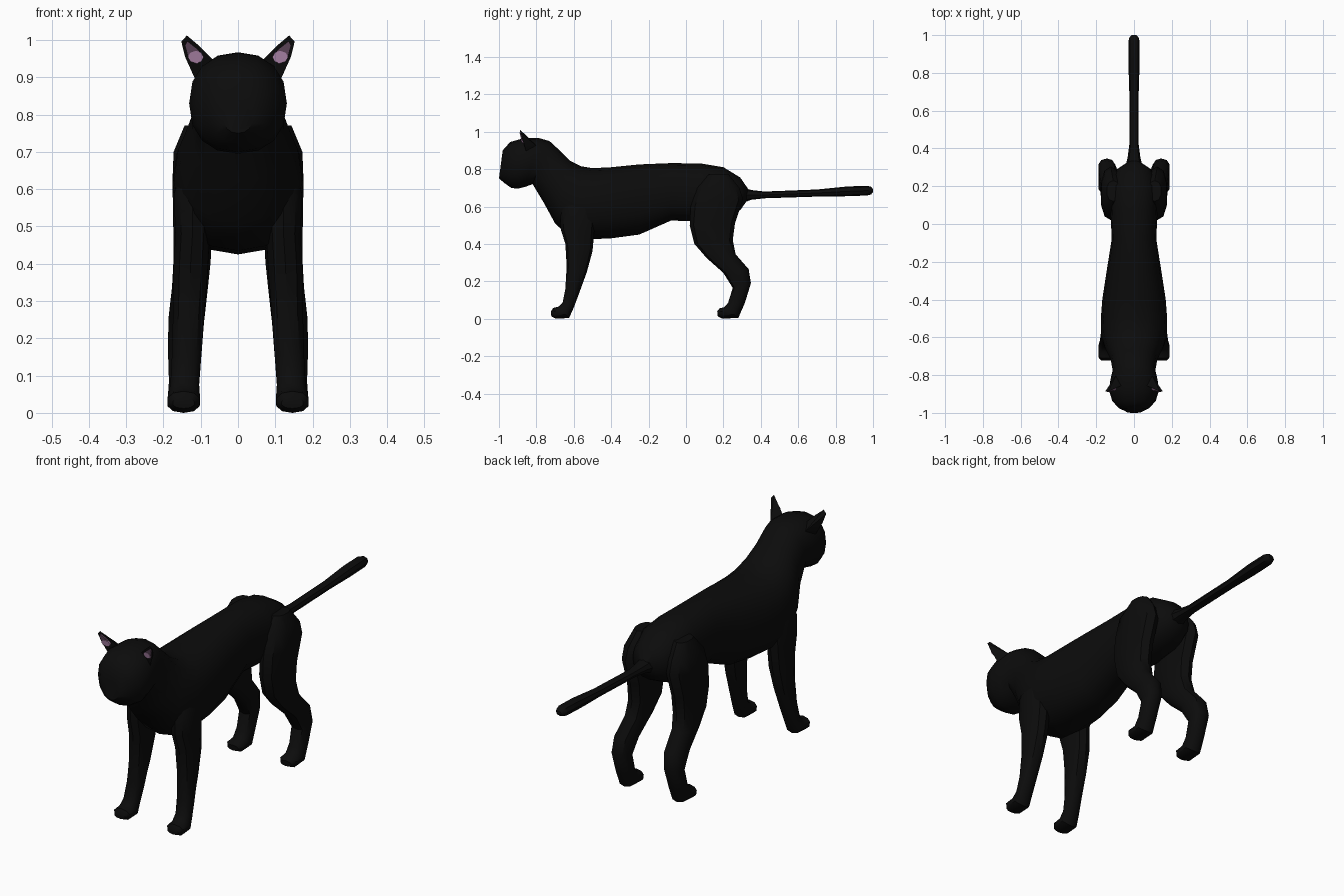
import bpy, bmesh, math


def material(name, rgb):
    m = bpy.data.materials.new(name)
    m.diffuse_color = (*rgb, 1)
    return m


BLACK = material("black fur", (0.0035, 0.0035, 0.0035))
PINK = material("pink inner ear", (0.48, 0.27, 0.46))
MAUVE = material("dark mauve inner ear", (0.13, 0.07, 0.12))


def finish(name, bm, mat, angle=40):
    bmesh.ops.recalc_face_normals(bm, faces=bm.faces)
    me = bpy.data.meshes.new(name)
    bm.to_mesh(me)
    bm.free()
    me.materials.append(mat)
    ob = bpy.data.objects.new(name, me)
    bpy.context.collection.objects.link(ob)
    bpy.ops.object.select_all(action='DESELECT')
    ob.select_set(True)
    bpy.context.view_layer.objects.active = ob
    bpy.ops.object.shade_smooth_by_angle(angle=math.radians(angle))
    return ob


def loft(name, rings, n=12, power=0.88):
    """Each ring: (y, z) of one edge, (y, z) of the opposite edge, centre x, half width."""
    bm = bmesh.new()
    loops = []
    for y1, z1, y2, z2, xc, w in rings:
        loop = []
        for i in range(n):
            a = math.tau * i / n
            c = math.copysign(abs(math.cos(a)) ** power, math.cos(a))
            s = math.copysign(abs(math.sin(a)) ** power, math.sin(a))
            loop.append(bm.verts.new((xc + w * s,
                                      (y1 + y2) / 2 + (y1 - y2) / 2 * c,
                                      (z1 + z2) / 2 + (z1 - z2) / 2 * c)))
        loops.append(loop)
    for a, b in zip(loops, loops[1:]):
        for i in range(n):
            j = (i + 1) % n
            bm.faces.new((a[i], a[j], b[j], b[i]))
    bm.faces.new(loops[0])
    bm.faces.new(loops[-1])
    return finish(name, bm, BLACK)


# Body, neck and head in one skin, from rump to muzzle
loft("body_and_head", [(*r[:4], 0, r[4]) for r in [
    (0.335, 0.69, 0.325, 0.63, 0.03),
    (0.29, 0.755, 0.29, 0.58, 0.09),
    (0.20, 0.81, 0.21, 0.54, 0.125),
    (0.08, 0.83, 0.08, 0.52, 0.125),
    (-0.08, 0.832, -0.08, 0.525, 0.118),
    (-0.25, 0.825, -0.25, 0.45, 0.145),
    (-0.40, 0.81, -0.40, 0.43, 0.168),
    (-0.50, 0.805, -0.51, 0.425, 0.176),
    (-0.56, 0.815, -0.62, 0.435, 0.172),
    (-0.62, 0.845, -0.70, 0.51, 0.152),
    (-0.67, 0.895, -0.76, 0.62, 0.124),
    (-0.73, 0.95, -0.82, 0.72, 0.113),
    (-0.79, 0.967, -0.86, 0.705, 0.125),
    (-0.87, 0.965, -0.90, 0.695, 0.131),
    (-0.94, 0.945, -0.935, 0.70, 0.115),
    (-0.98, 0.90, -0.97, 0.725, 0.08),
    (-0.988, 0.84, -1.0, 0.75, 0.04),
]], n=16)

# Tail with a slightly thicker tip
loft("tail", [(y, z + h, y, z - h, 0, w) for y, z, h, w in [
    (0.29, 0.66, 0.045, 0.05),
    (0.35, 0.662, 0.026, 0.034),
    (0.42, 0.662, 0.018, 0.025),
    (0.70, 0.672, 0.019, 0.025),
    (0.86, 0.681, 0.026, 0.030),
    (0.97, 0.685, 0.026, 0.029),
    (0.99, 0.685, 0.020, 0.024),
    (1.0, 0.685, 0.008, 0.012),
]], n=8)

FRONT_LEG = [
    (-0.64, 0.66, -0.50, 0.66, 0.12, 0.03),
    (-0.67, 0.58, -0.48, 0.60, 0.122, 0.052),
    (-0.67, 0.48, -0.49, 0.47, 0.122, 0.048),
    (-0.645, 0.40, -0.50, 0.36, 0.127, 0.048),
    (-0.638, 0.28, -0.53, 0.25, 0.132, 0.044),
    (-0.645, 0.16, -0.57, 0.14, 0.138, 0.041),
    (-0.66, 0.085, -0.60, 0.06, 0.143, 0.040),
    (-0.68, 0.065, -0.625, 0.004, 0.145, 0.045),
    (-0.71, 0.058, -0.695, 0.0, 0.146, 0.045),
    (-0.722, 0.04, -0.72, 0.012, 0.146, 0.030),
]
HIND_LEG = [
    (0.12, 0.77, 0.23, 0.77, 0.11, 0.035),
    (0.06, 0.70, 0.285, 0.70, 0.12, 0.055),
    (0.025, 0.60, 0.305, 0.64, 0.122, 0.056),
    (0.02, 0.50, 0.262, 0.51, 0.122, 0.054),
    (0.045, 0.40, 0.25, 0.42, 0.123, 0.052),
    (0.11, 0.325, 0.265, 0.345, 0.129, 0.050),
    (0.20, 0.245, 0.335, 0.265, 0.138, 0.050),
    (0.25, 0.165, 0.347, 0.19, 0.144, 0.046),
    (0.225, 0.085, 0.315, 0.085, 0.145, 0.042),
    (0.205, 0.062, 0.28, 0.005, 0.145, 0.045),
    (0.18, 0.056, 0.195, 0.0, 0.146, 0.045),
    (0.167, 0.04, 0.17, 0.012, 0.146, 0.030),
]
# Ear front outline and its inner patches, as (x, y, z)
EAR = [(0.065, -0.855, 0.945), (0.105, -0.872, 0.985), (0.137, -0.888, 1.012),
       (0.152, -0.886, 0.996), (0.142, -0.872, 0.955), (0.115, -0.855, 0.895)]
EAR_BACK = (0.095, -0.80, 0.925)


def ear_y(x, z):
    """Depth of the ear's front face, just ahead of the fur."""
    return -0.858 - 0.26 * max(0, (z - 0.93)) - 0.16 * max(0, x - 0.10) - 0.009


def plate(name, points, mat, lift, s):
    bm = bmesh.new()
    front = [bm.verts.new((s * x, ear_y(x, z) - lift, z)) for x, z in points]
    face = bm.faces.new(front)
    ext = bmesh.ops.extrude_face_region(bm, geom=[face])["geom"]
    for v in ext:
        if isinstance(v, bmesh.types.BMVert):
            v.co.y += 0.008
    finish(name, bm, mat, 20)


for side, s in (("left", 1), ("right", -1)):
    for name, rings in (("front_leg", FRONT_LEG), ("hind_leg", HIND_LEG)):
        loft(f"{side}_{name}", [(*r[:4], s * r[4], r[5]) for r in rings], n=10)
    # Ear: pointed shell leaning forward
    bm = bmesh.new()
    rim = [bm.verts.new((s * x, y, z)) for x, y, z in EAR]
    back = bm.verts.new((s * EAR_BACK[0], EAR_BACK[1], EAR_BACK[2]))
    bm.faces.new(rim)
    for i in range(len(rim)):
        bm.faces.new((rim[i], rim[(i + 1) % len(rim)], back))
    finish(f"{side}_ear", bm, BLACK, 30)
    # Inner ear patches
    plate(f"{side}_ear_inner", [(0.092, 0.955), (0.108, 0.975), (0.136, 0.997),
                                (0.142, 0.985), (0.133, 0.95), (0.11, 0.935)],
          MAUVE, 0.0, s)
    blob = [(0.113 + 0.021 * math.cos(t * math.tau / 8),
             0.954 + 0.017 * math.sin(t * math.tau / 8)) for t in range(8)]
    plate(f"{side}_ear_pink", blob, PINK, 0.003, s)
